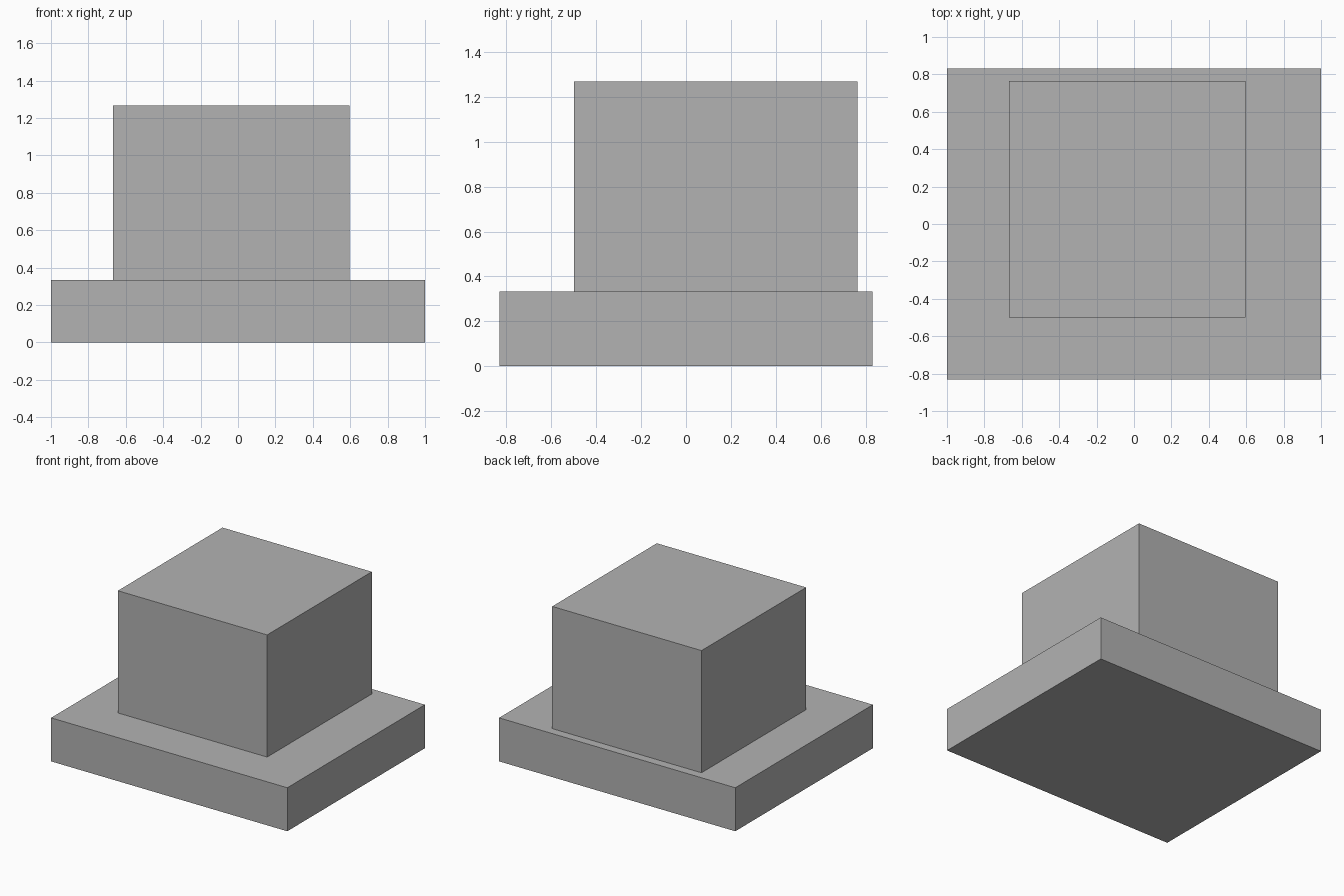
import bpy
from mathutils import Vector

default = bpy.data.objects.get("Cube")
if default:
    bpy.data.objects.remove(default, do_unlink=True)

# Single plain grey
grey = bpy.data.materials.new("plain_grey")
grey.use_nodes = True
colour = (0.448, 0.448, 0.448, 1)
grey.diffuse_color = colour
grey.node_tree.nodes["Principled BSDF"].inputs["Base Color"].default_value = colour


def box(name, low, high):
    """Add a box spanning two opposite corners."""
    low, high = Vector(low), Vector(high)
    bpy.ops.mesh.primitive_cube_add(size=1, location=(low + high) / 2)
    obj = bpy.context.object
    obj.name = name
    obj.scale = high - low
    bpy.ops.object.transform_apply(location=False, rotation=False, scale=True)
    obj.data.materials.append(grey)
    return obj


base_top = 0.333

# Wide slab on the ground
box("base_slab", (-1, -0.832, 0), (1, 0.832, base_top))

# Off-centre block standing on the slab
box("upper_block", (-0.667, -0.5, base_top), (0.597, 0.765, 1.268))
